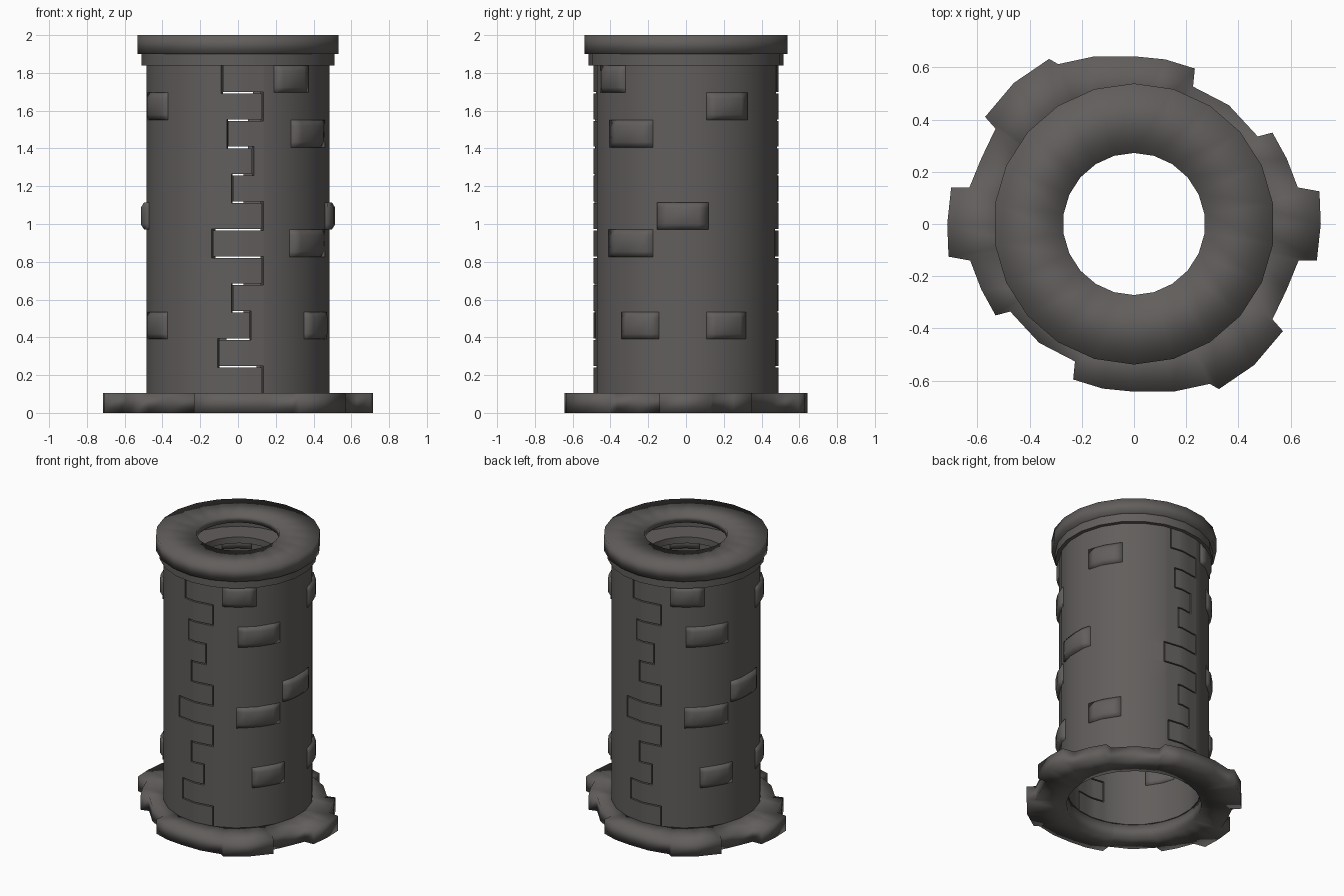
import bpy, bmesh, math

if "Cube" in bpy.data.objects:
    bpy.data.objects.remove(bpy.data.objects["Cube"])

SIDES = 22
STEP = 360 / SIDES

stone = bpy.data.materials.new("dark_stone")
stone.diffuse_color = (0.12, 0.112, 0.107, 1)
stone.use_nodes = True
stone.node_tree.nodes["Principled BSDF"].inputs["Base Color"].default_value = stone.diffuse_color


def finish(bm, name, angle=30):
    bmesh.ops.recalc_face_normals(bm, faces=bm.faces)
    me = bpy.data.meshes.new(name)
    bm.to_mesh(me)
    bm.free()
    me.materials.append(stone)
    ob = bpy.data.objects.new(name, me)
    bpy.context.collection.objects.link(ob)
    bpy.ops.object.select_all(action='DESELECT')
    ob.select_set(True)
    bpy.context.view_layer.objects.active = ob
    bpy.ops.object.shade_smooth_by_angle(angle=math.radians(angle))
    return ob


def on_gon(r, deg, z):
    """Point on a 22-sided ring whose corners sit on the y axis."""
    off = (deg - 90) % STEP - STEP / 2
    rr = r * math.cos(math.radians(STEP / 2)) / math.cos(math.radians(off))
    a = math.radians(deg)
    return (rr * math.cos(a), rr * math.sin(a), z)


def shell(name, rows, r_in, r_out, bulge=0, angle=30):
    """Curved solid made of stacked rows (z0, z1, start angle, end angle).
    With a bulge the outer face swells away from its border."""
    lo, hi = min(r[2] for r in rows), max(r[3] for r in rows)
    angs = {round(v, 3) for r in rows for v in r[2:]}
    if bulge:
        angs |= {round(lo + (hi - lo) * t, 3) for t in (.2, .5, .8)}
    else:
        for k in range(-SIDES, 2 * SIDES):
            a = 90 + k * STEP
            if lo < a < hi and min(abs(a - b) for b in angs) > 0.3:
                angs.add(round(a, 3))
    angs = sorted(angs)
    cells = {(i, j) for j, r in enumerate(rows) for i in range(len(angs) - 1)
             if r[2] - .01 <= angs[i] and angs[i + 1] <= r[3] + .01}
    zs = [r[0] for r in rows] + [rows[-1][1]]
    bm, cache = bmesh.new(), {}

    def v(i, j, r):
        if (i, j, r) not in cache:
            inside = 0 < i < len(angs) - 1 and 0 < j < len(zs) - 1
            swell = bulge if r == r_out and inside else 0
            cache[i, j, r] = bm.verts.new(on_gon(r + swell, angs[i], zs[j]))
        return cache[i, j, r]

    for i, j in cells:
        corners = [(i, j), (i + 1, j), (i + 1, j + 1), (i, j + 1)]
        for r in (r_in, r_out):
            bm.faces.new([v(*c, r) for c in corners])
        for k, d in enumerate([(0, -1), (1, 0), (0, 1), (-1, 0)]):
            if (i + d[0], j + d[1]) not in cells:
                p, q = corners[k], corners[(k + 1) % 4]
                bm.faces.new([v(*p, r_in), v(*q, r_in), v(*q, r_out), v(*p, r_out)])
    return finish(bm, name, angle)


def lathe(name, profile, angle=30):
    """Closed (radius, z) profile swept around z."""
    bm = bmesh.new()
    rings = [[bm.verts.new(on_gon(r, 90 + k * STEP, z)) for r, z in profile]
             for k in range(SIDES)]
    n = len(profile)
    for k in range(SIDES):
        a, b = rings[k], rings[(k + 1) % SIDES]
        for i in range(n):
            bm.faces.new([a[i], b[i], b[(i + 1) % n], a[(i + 1) % n]])
    return finish(bm, name, angle)


# Ragged ground course
half = [(-.226, -.526), (-.233, -.595), (-.12, -.63), (0, -.642), (.15, -.642),
        (.29, -.612), (.325, -.632), (.46, -.54), (.57, -.41), (.53, -.365),
        (.585, -.25), (.63, -.14), (.7, -.14), (.715, 0), (.71, .125),
        (.627, .14), (.585, .25), (.53, .35), (.474, .335), (.363, .455)]
outline = half + [(-x, -y) for x, y in half]
bm = bmesh.new()
loops = []
for x, y in outline:
    s = .44 / math.hypot(x, y)
    loops.append([bm.verts.new(p) for p in
                  ((x, y, 0), (x, y, .105), (x * s, y * s, .105), (x * s, y * s, 0))])
for k, a in enumerate(loops):
    b = loops[(k + 1) % len(loops)]
    for i in range(4):
        bm.faces.new([a[i], b[i], b[(i + 1) % 4], a[(i + 1) % 4]])
finish(bm, "base_course", 180)

# Two wall halves meeting in a toothed seam with a thin gap
teeth = [.13, -.105, .065, -.03, .13, -.135, .13, -.03, .08, -.055, .13, -.085]
Z0, Z1 = .1, 1.84
H = (Z1 - Z0) / len(teeth)
GAP, SEAM = .5, .004
starts = [-90 + math.degrees(math.asin(x / .488)) for x in teeth]
rows = []
for i, a in enumerate(starts):
    zb = Z0 + i * H
    bottom = zb if i == 0 else zb + SEAM
    top = Z1 if i == len(teeth) - 1 else zb + H - SEAM
    rows.append((bottom, top, a + GAP, a + 180 - GAP))
    if i < len(teeth) - 1:
        b = starts[i + 1]
        rows.append((top, top + 2 * SEAM, max(a, b) + GAP, min(a, b) + 180 - GAP))

# Raised bricks: bottom z, start angle, end angle, border radius
bricks = [(1.695, -67, -41, .496), (1.405, -55, -21, .496), (1.55, 13, 41, .496),
          (.97, -18, 14, .502), (.825, -56, -21, .496), (.39, -44, -17, .496),
          (.39, 13, 40, .496)]

for side, turn in (("right", 0), ("left", 180)):
    shell("wall_" + side, [(z, t, a + turn, b + turn) for z, t, a, b in rows], .435, .49)
    for n, (z, a, b, r) in enumerate(bricks):
        cuts = [z, z + .2 * H, z + .8 * H, z + H]
        shell(f"brick_{side}_{n + 1}",
              [(p, q, a + turn, b + turn) for p, q in zip(cuts, cuts[1:])],
              .425, r, .018, 180)

# Collar under the cap, with an inner floor ring
lathe("collar", [(.515, 1.84), (.515, 1.9), (.44, 1.9), (.44, 1.845),
                 (.275, 1.845), (.275, 1.80), (.44, 1.80), (.44, 1.84)])
# Cap with a round opening
lathe("cap", [(.538, 1.9), (.538, 2), (.272, 2), (.272, 1.95), (.44, 1.95), (.44, 1.9)], 180)
